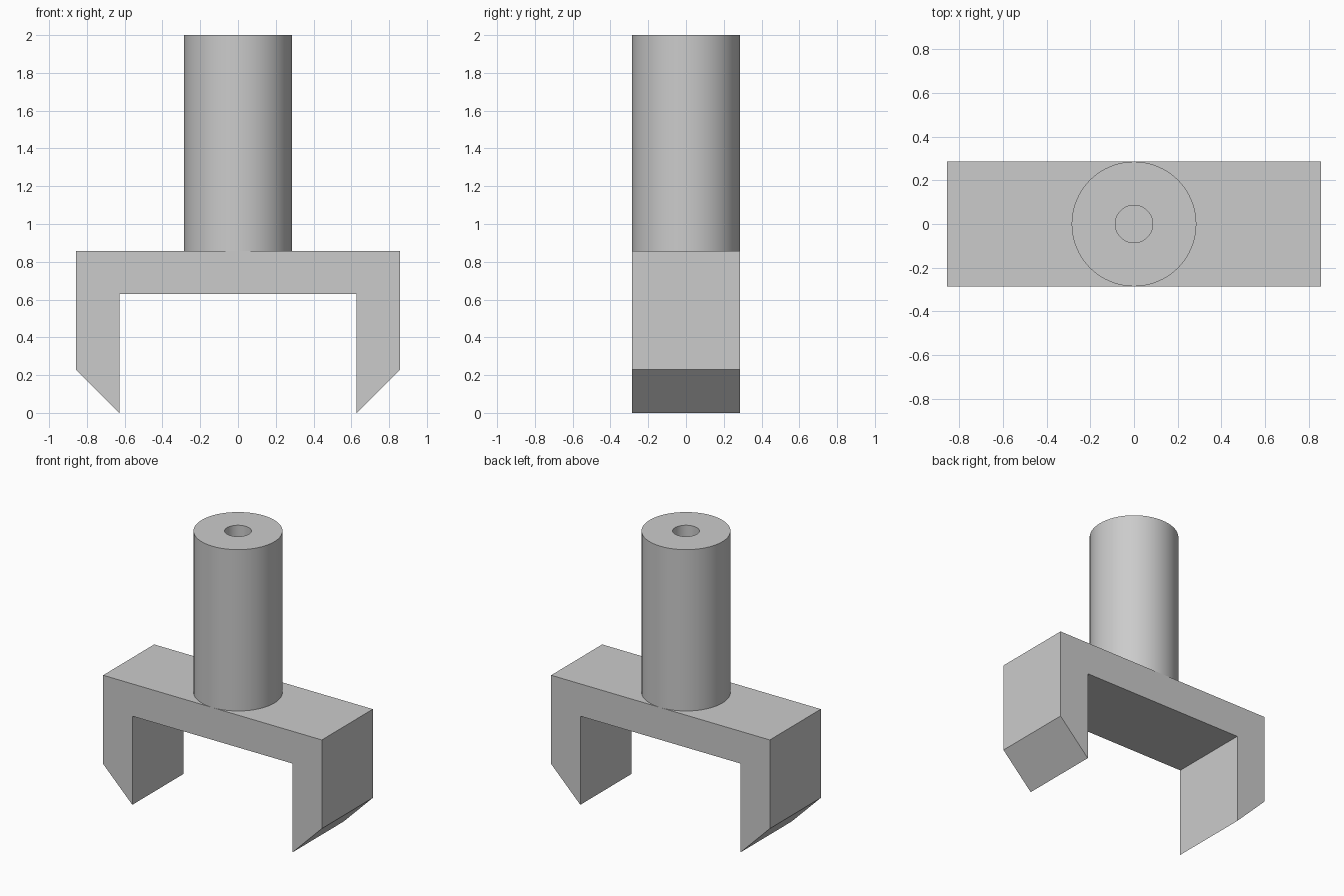
import bpy
import bmesh
import math
from mathutils import Vector

cube = bpy.data.objects.get("Cube")
if cube:
    bpy.data.objects.remove(cube, do_unlink=True)

# Dimensions
HALF_WIDTH, HALF_DEPTH = 0.857, 0.2857
WALL = 0.2286
BRIDGE_TOP = 0.857
SHAFT_TOP = 2.0
SHAFT_RADIUS, BORE_RADIUS = HALF_DEPTH, 0.0857

grey = bpy.data.materials.new("plain grey")
grey.use_nodes = True
colour = (0.6, 0.6, 0.6, 1)
grey.diffuse_color = colour
grey.node_tree.nodes["Principled BSDF"].inputs["Base Color"].default_value = colour


def finish(name, bm):
    """Turn a bmesh into a named, coloured object."""
    bmesh.ops.recalc_face_normals(bm, faces=bm.faces)
    mesh = bpy.data.meshes.new(name)
    bm.to_mesh(mesh)
    bm.free()
    mesh.materials.append(grey)
    obj = bpy.data.objects.new(name, mesh)
    bpy.context.collection.objects.link(obj)
    return obj


# Fork bracket: mirrored outline with bevelled leg tips, extruded in depth
inner = HALF_WIDTH - WALL
right_half = [(inner, BRIDGE_TOP - WALL), (inner, 0),
              (HALF_WIDTH, WALL), (HALF_WIDTH, BRIDGE_TOP)]
outline = right_half + [(-x, z) for x, z in reversed(right_half)]
bm = bmesh.new()
face = bm.faces.new([bm.verts.new((x, -HALF_DEPTH, z)) for x, z in outline])
extruded = bmesh.ops.extrude_face_region(bm, geom=[face])["geom"]
bmesh.ops.translate(bm, vec=(0, 2 * HALF_DEPTH, 0),
                    verts=[v for v in extruded if isinstance(v, bmesh.types.BMVert)])
if not any(f.normal.y < 0 and len(f.verts) == len(outline) for f in bm.faces):
    bm.normal_update()
finish("fork_bracket", bm)

# Hollow shaft: wall section spun around the vertical axis
bm = bmesh.new()
section = [bm.verts.new((r, 0, z)) for r, z in
           [(SHAFT_RADIUS, BRIDGE_TOP), (SHAFT_RADIUS, SHAFT_TOP),
            (BORE_RADIUS, SHAFT_TOP), (BORE_RADIUS, BRIDGE_TOP)]]
edges = [bm.edges.new(pair) for pair in zip(section, section[1:])]
bmesh.ops.spin(bm, geom=section + edges, cent=Vector(), axis=(0, 0, 1),
               angle=math.tau, steps=64, use_merge=True)
bmesh.ops.remove_doubles(bm, verts=bm.verts, dist=0.0001)
shaft = finish("hollow_shaft", bm)

bpy.ops.object.select_all(action="DESELECT")
shaft.select_set(True)
bpy.context.view_layer.objects.active = shaft
bpy.ops.object.shade_smooth_by_angle(angle=math.radians(30))
